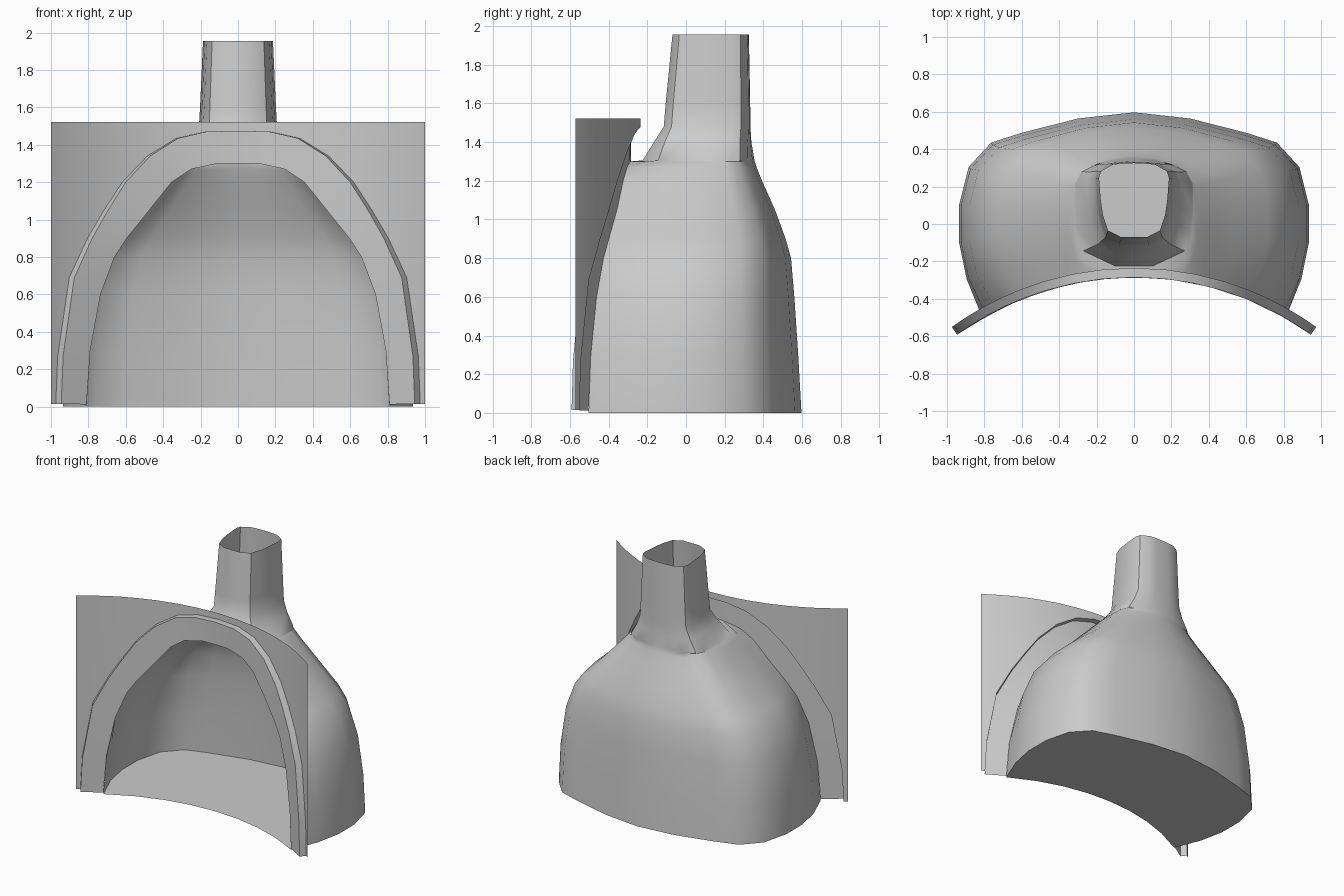
import bpy, bmesh, math

if "Cube" in bpy.data.objects:
    bpy.data.objects.remove(bpy.data.objects["Cube"])

R_BACK, R_FRONT, CY = 1.66, 1.61, -1.895   # curved wall panel and raised frame face


def curve_y(x, r):
    return CY + math.sqrt(r * r - x * x)


def mirrored(half):
    """Right-hand points plus their left-hand mirror, centre point not doubled."""
    return half + [(-p[0],) + tuple(p[1:]) for p in reversed(half) if abs(p[0]) > 1e-6]


def make(name, rows, closed=(), cap=None, angle=35):
    """Skin consecutive rows of points; rows listed in closed also join end to end."""
    bm = bmesh.new()
    vr = [[bm.verts.new(p) for p in row] for row in rows]
    for i in range(len(vr) - 1):
        a, b = vr[i], vr[i + 1]
        n = len(a)
        for j in range(n if i in closed else n - 1):
            k = (j + 1) % n
            bm.faces.new((a[j], a[k], b[k], b[j]))
    if cap:
        bm.faces.new([bm.verts.new(p) for p in cap])
    bmesh.ops.recalc_face_normals(bm, faces=bm.faces[:])
    me = bpy.data.meshes.new(name)
    bm.to_mesh(me)
    bm.free()
    ob = bpy.data.objects.new(name, me)
    bpy.context.collection.objects.link(ob)
    bpy.ops.object.select_all(action='DESELECT')
    ob.select_set(True)
    bpy.context.view_layer.objects.active = ob
    bpy.ops.object.shade_smooth_by_angle(angle=math.radians(angle))
    return ob


# Firebox and chimney: outline proportions (x, y) for the wide base and the neck
base = [(.957, .19), (1, .367), (1, .55), (.946, .734), (.817, .853), (.645, .9), (.32, .97), (0, 1)]
neck = [(.74, .09), (.89, .3), (.95, .5), (1, .8), (.94, .89), (.6, .98), (.3, .995), (0, 1)]
# z, rim half-width, front y (None = on frame face), half-width, back y, blend to neck
levels = [
    (0.0, .81, None, .935, .597, 0), (.3, .79, None, .925, .58, 0),
    (.6, .735, None, .88, .56, 0), (.8, .66, None, .80, .543, 0),
    (.9, .595, None, .72, .515, .05), (1.05, .475, None, .56, .46, .15),
    (1.2, .355, None, .42, .393, .3), (1.27, .25, None, .355, .365, .4),
    (1.3, .11, None, .325, .355, .5), (1.305, .10, -.225, .32, .354, .5),
    (1.4, .09, -.165, .25, .338, .8), (1.48, .08, -.115, .21, .333, 1),
    (1.6, .078, -.105, .203, .332, 1), (1.955, .07, -.07, .187, .325, 1)]
rows = []
for z, xi, yf, w, yb, t in levels:
    yf = curve_y(xi, R_FRONT) if yf is None else yf
    half = [(xi, yf, z)]
    for (a0, b0), (a1, b1) in zip(base, neck):
        a, b = a0 + (a1 - a0) * t, b0 + (b1 - b0) * t
        half.append((w * a, yf + (yb - yf) * b, z))
    rows.append(mirrored(half))
front_edge = [(x, curve_y(x, R_FRONT), 0) for x in (-.6, -.4, -.2, 0, .2, .4, .6)]
make("firebox_and_chimney", rows, closed=range(8, len(rows)), cap=rows[0] + front_edge)

# Raised arch frame: curved front face and a stepped outer edge
inner = mirrored([(l[1], max(l[0], .012)) for l in levels[:9]] + [(0, 1.3)])
outer = mirrored([(.945, .015), (.935, .27), (.875, .69), (.78, .9), (.695, 1.05),
                  (.60, 1.2), (.47, 1.34), (.32, 1.435), (.17, 1.47), (0, 1.475)])
ring_in = [(x, curve_y(x, R_FRONT), z) for x, z in inner]
ring_out = [(x, curve_y(x, R_FRONT), z) for x, z in outer]
wall = []
for x, z in outer:
    xb = x * R_BACK / R_FRONT
    wall.append((xb, curve_y(xb, R_BACK), z))
make("arch_frame", [ring_in, ring_out, wall])

# Curved wall panel around the arch
edge = [(s, curve_y(1, R_BACK), .015) for s in (1, -1)]
low = [edge[0]] + wall + [edge[1]]
make("curved_panel", [low, [(x, y, 1.523) for x, y, z in low]])
